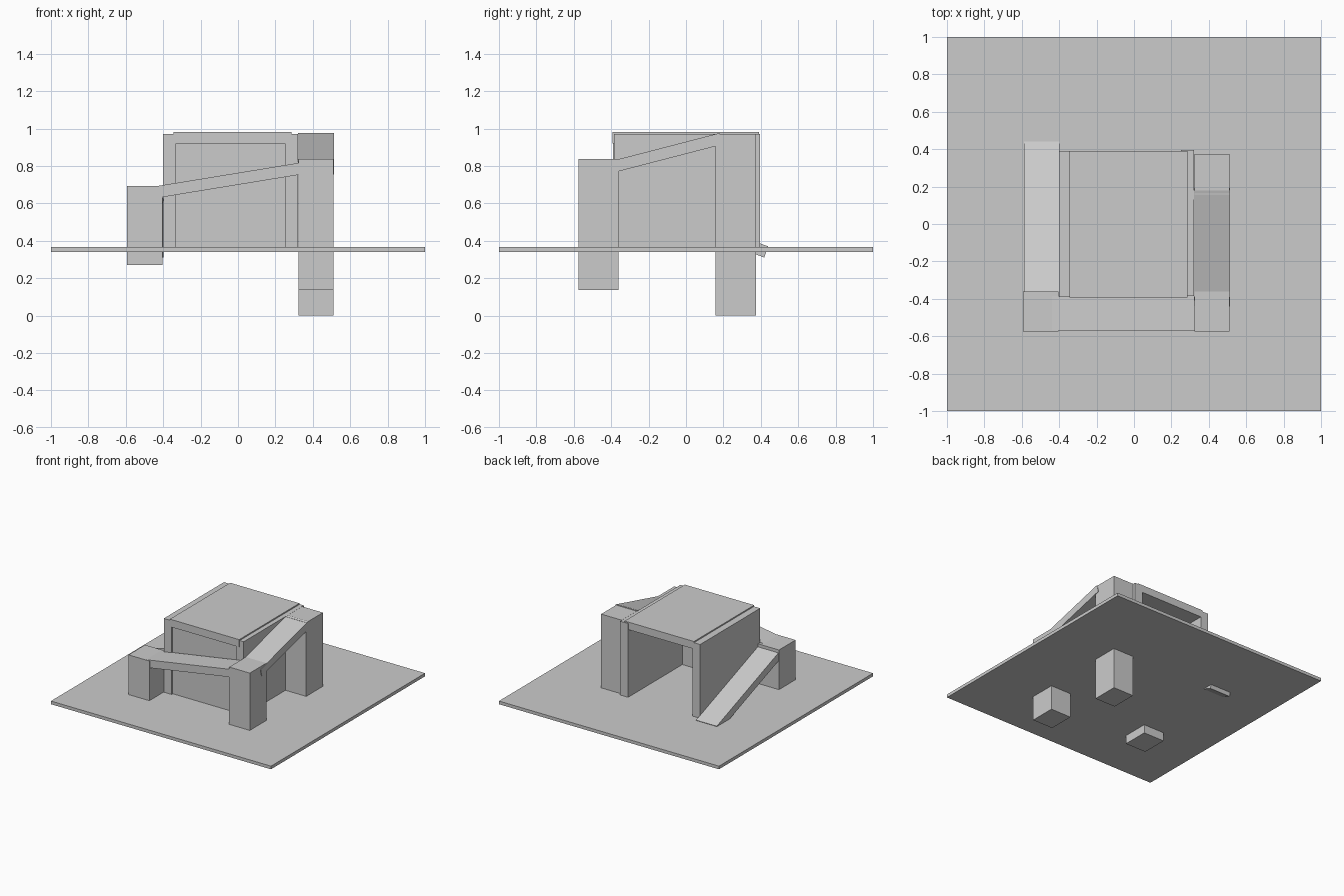
import bpy, bmesh

if "Cube" in bpy.data.objects:
    bpy.data.objects.remove(bpy.data.objects["Cube"])


def prism(name, profile, axis, lo, hi):
    """Extrude a 2D outline along x (outline in y,z) or y (outline in x,z)."""
    bm = bmesh.new()
    pts = [(lo, a, b) if axis == 'x' else (a, lo, b) for a, b in profile]
    face = bm.faces.new([bm.verts.new(p) for p in pts])
    ext = bmesh.ops.extrude_face_region(bm, geom=[face])
    d = hi - lo
    bmesh.ops.translate(bm, vec=(d, 0, 0) if axis == 'x' else (0, d, 0),
                        verts=[v for v in ext['geom'] if isinstance(v, bmesh.types.BMVert)])
    bmesh.ops.recalc_face_normals(bm, faces=bm.faces)
    mesh = bpy.data.meshes.new(name)
    bm.to_mesh(mesh)
    bm.free()
    obj = bpy.data.objects.new(name, mesh)
    bpy.context.collection.objects.link(obj)
    return obj


def box(name, x, y, z):
    return prism(name, [(x[0], z[0]), (x[1], z[0]), (x[1], z[1]), (x[0], z[1])], 'y', *y)


def ramp(name, start, end, axis, lo, hi, thick=0.063):
    """Sloped slab whose upper surface runs from start to end, with square-cut ends."""
    (a, b), (c, d) = start, end
    length = ((c - a) ** 2 + (d - b) ** 2) ** 0.5
    n = ((d - b) / length * thick, -(c - a) / length * thick)
    return prism(name, [start, end, (c + n[0], d + n[1]), (a + n[0], b + n[1])], axis, lo, hi)


# Ground plate
box("ground_plate", (-1, 1), (-1, 1), (0.34, 0.366))

# Corner posts, each sunk through the plate
box("low_post", (-0.593, -0.403), (-0.575, -0.36), (0.27, 0.692))
box("middle_post", (0.323, 0.51), (-0.575, -0.36), (0.137, 0.837))
box("high_post", (0.323, 0.51), (0.157, 0.373), (0.0, 0.972))

# Sloping walkways climbing around the block
ramp("entry_ramp", (-0.42, 0.714 - 0.025), (0.44, 0.37), 'x', -0.588, -0.399)
ramp("front_ramp", (-0.45, 0.69), (0.36, 0.8225), 'y', -0.57, -0.385)
ramp("right_ramp", (-0.44, 0.816), (0.178, 0.976), 'x', 0.32, 0.514)

# Central shelter: side walls, recessed front wall, raised roof, open back
box("left_wall", (-0.401, -0.331), (-0.39, 0.39), (0.341, 0.972))
box("right_wall", (0.25, 0.322), (-0.386, 0.395), (0.341, 0.972))
box("front_wall", (-0.34, 0.26), (-0.375, -0.31), (0.341, 0.93))
box("roof", (-0.345, 0.285), (-0.392, 0.39), (0.92, 0.982))
